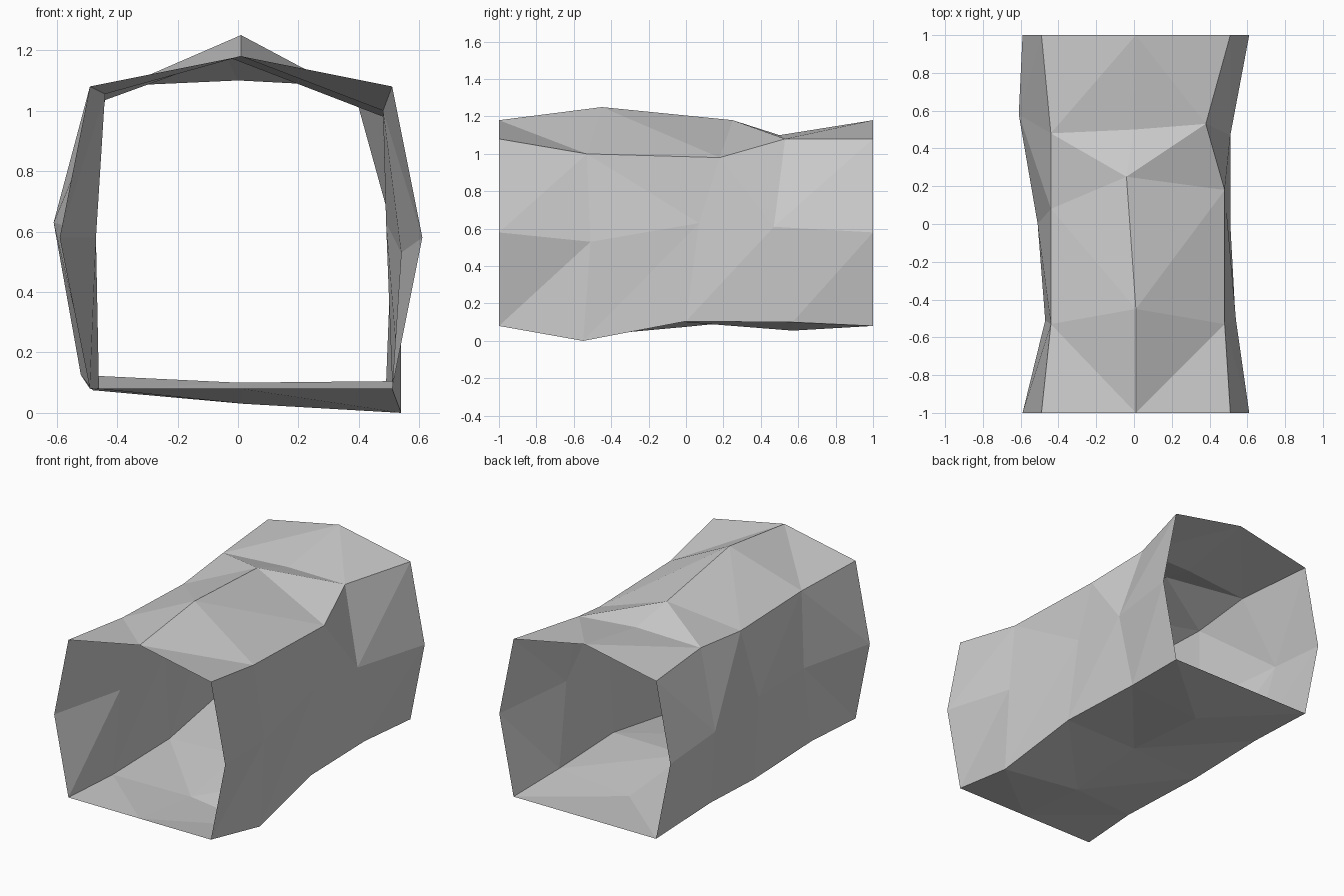
import bpy
import bmesh

# Remove the default cube
if "Cube" in bpy.data.objects:
    bpy.data.objects.remove(bpy.data.objects["Cube"], do_unlink=True)

# One plain stone colour
stone = bpy.data.materials.new("stone_grey")
stone.use_nodes = True
stone.diffuse_color = (0.6, 0.6, 0.6, 1)
shader = next(n for n in stone.node_tree.nodes if n.type == "BSDF_PRINCIPLED")
shader.inputs["Base Color"].default_value = stone.diffuse_color
shader.inputs["Roughness"].default_value = 0.9

# Regular mouth at both open ends, symmetric about its own middle
CENTRE = 0.01
CORNER, BULGE = 0.5, 0.6
FLOOR_Z, WALL_Z, EAVE_Z, RIDGE_Z = 0.08, 0.58, 1.08, 1.18

# Rails run around the mouth: (side, mouth half width, mouth height,
# uneven points along the rail between the two mouths)
rails = [
    (0, 0, FLOOR_Z, [(.02, -.5, .03), (0, 0, .1), (0, .57, .055)]),
    (1, CORNER, FLOOR_Z, [(.54, -.55, 0), (.51, 0, .105), (.49, .57, .1)]),
    (1, BULGE, WALL_Z, [(.54, -.51, .53), (.49, .07, .63), (.51, .47, .61)]),
    (1, CORNER, EAVE_Z, [(.48, -.53, 1), (.48, .18, .98), (.38, .53, 1.08)]),
    (0, 0, RIDGE_Z, [(.01, -.45, 1.25), (-.04, .25, 1.18), (0, .5, 1.1)]),
    (-1, CORNER, EAVE_Z, [(-.44, -.53, 1.055), (-.44, .08, 1.035), (-.44, .48, 1.08)]),
    (-1, BULGE, WALL_Z, [(-.47, -.51, .58), (-.51, 0, .6), (-.61, .58, .63)]),
    (-1, CORNER, FLOOR_Z, [(-.46, -.6, .08), (-.48, 0, .075), (-.52, .5, .125)]),
]

# Diagonal of each panel from front to back:
# "/" starts on the panel's first rail, "\" on its second
diagonals = [
    "////",    # floor, left half
    "////",    # left wall, lower
    "/\\\\/",  # left wall, upper
    "\\\\\\/", # roof, left half
    "////",    # roof, right half
    "\\//\\",  # right wall, upper
    "\\\\\\\\",  # right wall, lower
    "\\\\\\\\",  # floor, right half
]
diagonals[4] = "///\\"

# Open tunnel shell
bm = bmesh.new()
grid = []
for side, half_width, height, points in rails:
    x = CENTRE + side * half_width
    path = [(x, -1, height), *points, (x, 1, height)]
    grid.append([bm.verts.new(p) for p in path])

for r, pattern in enumerate(diagonals):
    first, second = grid[r], grid[(r + 1) % len(grid)]
    for s, slant in enumerate(pattern):
        a, b = first[s], second[s]
        d, c = first[s + 1], second[s + 1]
        if slant == "/":
            triangles = (a, b, c), (a, c, d)
        else:
            triangles = (a, b, d), (b, c, d)
        for corners in triangles:
            bm.faces.new(corners)

mesh = bpy.data.meshes.new("tunnel_shell")
bm.to_mesh(mesh)
bm.free()
mesh.materials.append(stone)
tunnel = bpy.data.objects.new("tunnel_shell", mesh)
bpy.context.collection.objects.link(tunnel)
